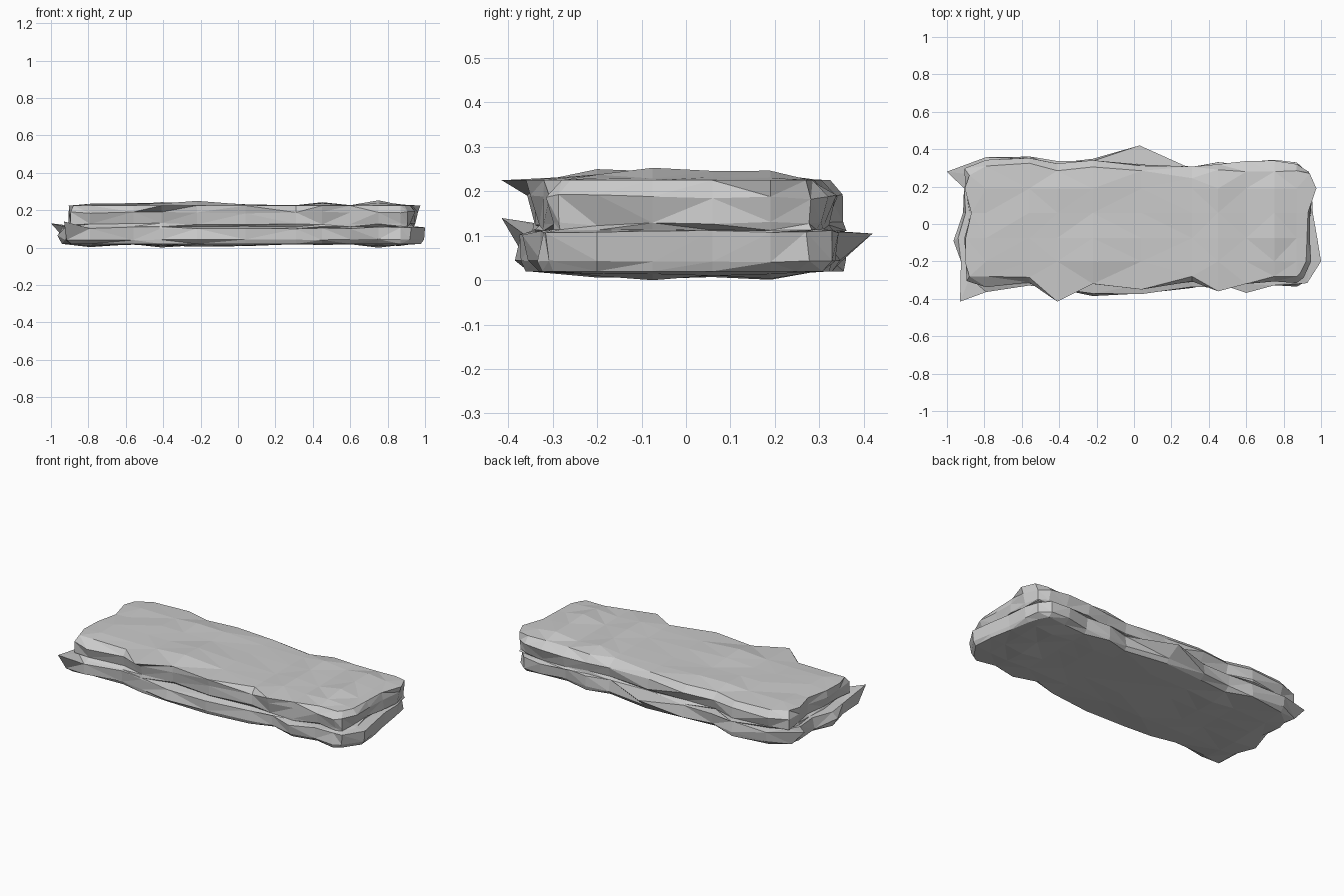
import bpy, bmesh, random

if "Cube" in bpy.data.objects:
    bpy.data.objects.remove(bpy.data.objects["Cube"])

random.seed(11)

# Plan grid shared by every layer
XS = [-.91, -.79, -.56, -.41, -.22, .04, .31, .45, .60, .75, .87, .94]
YS = [-.33, -.20, -.075, .06, .19, .30]
NX, NY = len(XS), len(YS)

# Outlines: front/back edge y per column, left/right edge x per row
LOWER = dict(
    front=[-.36, -.365, -.34, -.36, -.39, -.375, -.345, -.32, -.38, -.335, -.34, -.33],
    back=[.30, .37, .365, .345, .355, .37, .31, .345, .33, .345, .335, .28],
    left=[-.92, -.94, -.955, -.92, -.91, -.93],
    right=[.94, .995, .98, .97, .95, .93])
UPPER = dict(
    front=[-.31, -.34, -.32, -.37, -.335, -.355, -.31, -.355, -.33, -.32, -.32, -.30],
    back=[.30, .35, .365, .325, .345, .325, .315, .33, .345, .345, .335, .29],
    left=[-.90, -.91, -.91, -.88, -.915, -.91],
    right=[.92, .95, .955, .95, .97, .94])
TOP = dict(
    front=[-.28, -.28, -.285, -.415, -.32, -.35, -.28, -.36, -.32, -.28, -.28, -.26],
    back=[.26, .31, .325, .285, .305, .285, .245, .29, .28, .28, .285, .27],
    left=[-.88, -.905, -.90, -.87, -.905, -.88],
    right=[.89, .92, .925, .93, .975, .94])

# Grid positions around the border, anticlockwise from the front left
BORDER = ([(i, 0) for i in range(NX)] + [(NX - 1, j) for j in range(1, NY)]
          + [(i, NY - 1) for i in range(NX - 2, -1, -1)]
          + [(0, j) for j in range(NY - 2, 0, -1)])

bm = bmesh.new()


def ring(outline, z, low=0.0, high=0.0, wobble=0.0):
    """One border loop, each point inset by a random amount from low to high."""
    verts = {}
    for i, j in BORDER:
        x, y = XS[i], YS[j]
        d = random.uniform(low, high)
        if i == 0:
            x = outline["left"][j] + d
        if i == NX - 1:
            x = outline["right"][j] - d
        if j == 0:
            y = outline["front"][i] + d
        if j == NY - 1:
            y = outline["back"][i] - d
        verts[i, j] = bm.verts.new((x, y, z + random.uniform(-wobble, wobble)))
    return verts


def bridge(a, b):
    for k, p in enumerate(BORDER):
        q = BORDER[(k + 1) % len(BORDER)]
        bm.faces.new((a[p], a[q], b[q], b[p]))


def cap(edge, base, heights, flip):
    grid = dict(edge)
    for i in range(1, NX - 1):
        for j in range(1, NY - 1):
            z = base + (heights[i - 1] - base) * random.uniform(.3, .9)
            grid[i, j] = bm.verts.new((XS[i], YS[j], z))
        # One row always reaches the full height of the column
        grid[i, 1 + i % 4].co.z = heights[i - 1]
    for i in range(NX - 1):
        for j in range(NY - 1):
            f = [grid[i, j], grid[i + 1, j], grid[i + 1, j + 1], grid[i, j + 1]]
            bm.faces.new(f[::-1] if flip else f)


# Stacked rings: lower layer, shallow uneven seam, upper layer
rings = [
    ring(LOWER, .02, .01, .05),
    ring(LOWER, .043, 0, .025, .003),
    ring(LOWER, .106, 0, .02, .006),
    ring(UPPER, .113, .0, .05, .002),
    ring(UPPER, .127, .0, .035, .005),
    ring(UPPER, .188, 0, .015, .006),
    ring(TOP, .225),
]
# Jagged spikes at the ends and the middle of the back
for level, pos, co in [(2, (0, 0), (-.93, -.415, .14)), (2, (0, NY - 1), (-1, .28, .13)),
                       (2, (5, NY - 1), (.03, .42, .105)), (2, (NX - 1, 1), (1, -.2, .108)),
                       (1, (NX - 1, 1), (.995, -.2, .043)), (1, (0, 2), (-.965, -.09, .065))]:
    rings[level][pos].co = co
for a, b in zip(rings, rings[1:]):
    bridge(a, b)

# Gently uneven top and underside
cap(rings[-1], .225, [.235, .238, .243, .25, .232, .228, .243, .228, .253, .232], False)
cap(rings[0], .02, [.003, .016, .001, .006, .008, .018, .014, .017, 0, .01], True)

# Split the warped side quads so the rock breaks into crisp facets
sides = [f for f in bm.faces if abs(f.normal.z) < .8]
bmesh.ops.triangulate(bm, faces=sides)
bmesh.ops.recalc_face_normals(bm, faces=bm.faces)
mesh = bpy.data.meshes.new("rock_slab")
bm.to_mesh(mesh)
bm.free()
slab = bpy.data.objects.new("rock_slab", mesh)
bpy.context.collection.objects.link(slab)
